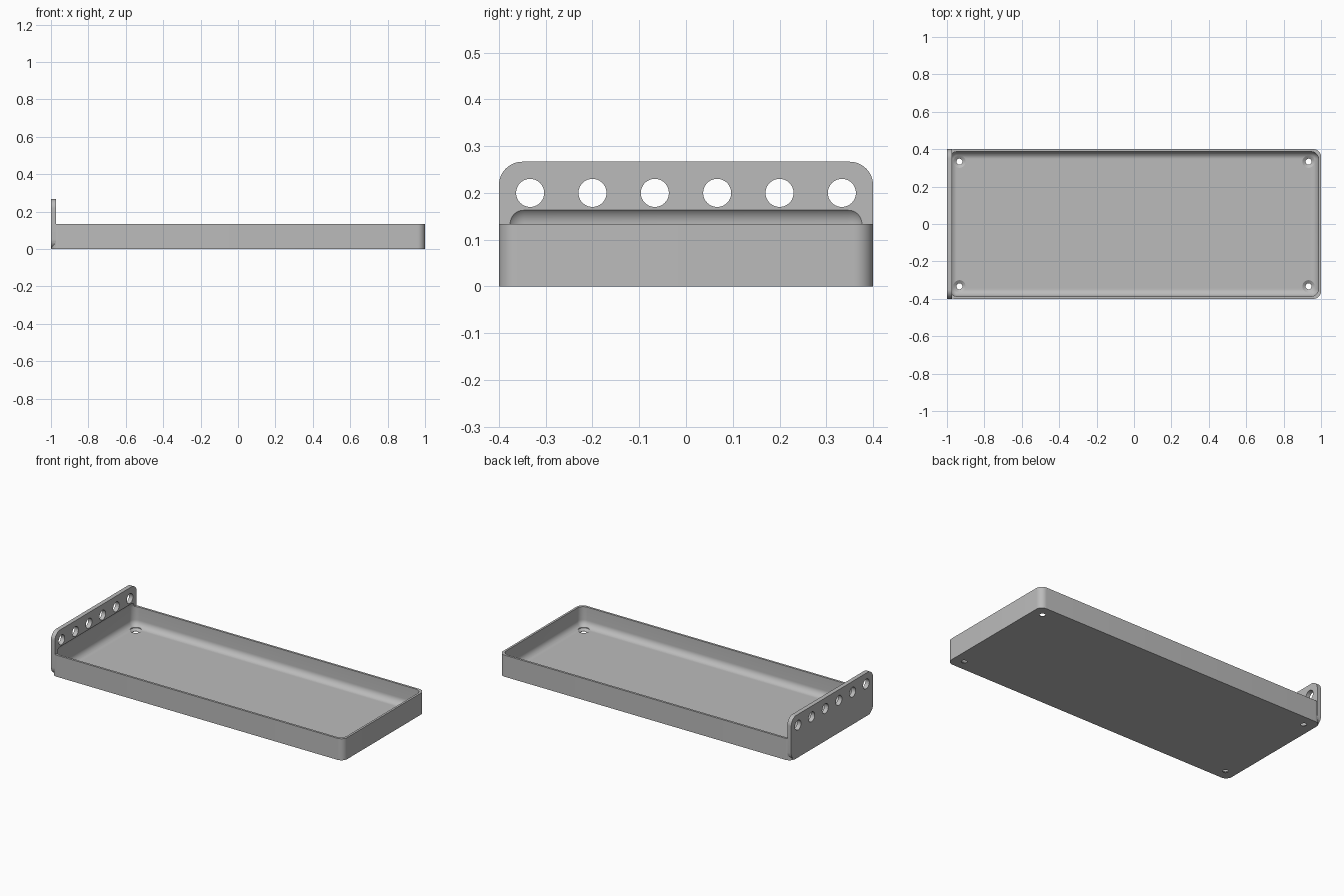
import bpy, bmesh, math
from mathutils import Matrix

if "Cube" in bpy.data.objects:
    bpy.data.objects.remove(bpy.data.objects["Cube"])

UNIT = 2 / 150            # one millimetre of the 150 mm long tray
HALF_Y = 30 * UNIT
WALL = UNIT
RIM = 10 * UNIT           # height of the tray wall
PLATE_TOP = 20 * UNIT
PLATE_T = 2 * UNIT
FILLET = 3 * UNIT

grey = bpy.data.materials.new("plain_grey")
grey.use_nodes = True
colour = (0.5, 0.5, 0.5, 1)
grey.diffuse_color = colour
grey.node_tree.nodes["Principled BSDF"].inputs["Base Color"].default_value = colour


def finish(bm, name):
    bmesh.ops.recalc_face_normals(bm, faces=bm.faces[:])
    mesh = bpy.data.meshes.new(name)
    bm.to_mesh(mesh)
    bm.free()
    mesh.materials.append(grey)
    ob = bpy.data.objects.new(name, mesh)
    bpy.context.collection.objects.link(ob)
    return ob


def rounded_box(name, low, high, radius, axis=None, segments=10):
    """Box with rounded edges: those along one axis, or all of them."""
    bm = bmesh.new()
    bmesh.ops.create_cube(bm, size=1)
    for v in bm.verts:
        for i in range(3):
            v.co[i] = high[i] if v.co[i] > 0 else low[i]
    edges = []
    for e in bm.edges:
        direction = (e.verts[1].co - e.verts[0].co).normalized()
        if axis is None or abs(direction[axis]) > 0.9:
            edges.append(e)
    bmesh.ops.bevel(bm, geom=edges, offset=radius, offset_type='OFFSET',
                    segments=segments, profile=0.5, affect='EDGES')
    return finish(bm, name)


def plate_hole(y):
    bm = bmesh.new()
    place = Matrix.Translation((-1, y, 15 * UNIT)) @ Matrix.Rotation(math.pi / 2, 4, 'Y')
    bmesh.ops.create_cone(bm, cap_ends=True, segments=48, radius1=0.03,
                          radius2=0.03, depth=0.2, matrix=place)
    return finish(bm, "plate_hole_cutter")


def countersink(x, y):
    """Screw hole widening to a head recess, as stacked rings."""
    bm = bmesh.new()
    n = 40
    rings = []
    for r, z in ((0.016, -0.02), (0.016, 0.002), (0.033, WALL), (0.033, 0.07)):
        rings.append([bm.verts.new((x + r * math.cos(math.tau * i / n),
                                    y + r * math.sin(math.tau * i / n), z))
                      for i in range(n)])
    for a, b in zip(rings, rings[1:]):
        for i in range(n):
            j = (i + 1) % n
            bm.faces.new((a[i], a[j], b[j], b[i]))
    bm.faces.new(rings[0][::-1])
    bm.faces.new(rings[-1])
    return finish(bm, "countersink_cutter")


# Tray block and the upright end plate
tray = rounded_box("tray_with_end_plate", (-1, -HALF_Y, 0), (1, HALF_Y, RIM), FILLET, axis=2)
plate = rounded_box("end_plate", (-1, -HALF_Y, 0), (-1 + PLATE_T, HALF_Y, PLATE_TOP),
                    0.05, axis=0, segments=12)

# Filleted cavity, reaching above the rim so it also scoops into the plate
cavity = rounded_box("cavity_cutter", (-1 + WALL, -HALF_Y + WALL, WALL),
                     (1 - WALL, HALF_Y - WALL, RIM + FILLET), FILLET)

# Row of plate holes and four countersunk floor holes
cutters = [cavity]
cutters += [plate_hole((i - 2.5) * 10 * UNIT) for i in range(6)]
cutters += [countersink(sx * 70 * UNIT, sy * 25 * UNIT) for sx in (-1, 1) for sy in (-1, 1)]

helpers = [(plate, 'UNION')] + [(c, 'DIFFERENCE') for c in cutters]
for ob, operation in helpers:
    mod = tray.modifiers.new(ob.name, 'BOOLEAN')
    mod.operation = operation
    mod.solver = 'EXACT'
    mod.object = ob

# Bake the cuts and remove the helpers
bpy.context.view_layer.update()
deps = bpy.context.evaluated_depsgraph_get()
result = bpy.data.meshes.new_from_object(tray.evaluated_get(deps))
tray.modifiers.clear()
tray.data = result
tray.data.materials.clear()
tray.data.materials.append(grey)
tray.data.polygons.foreach_set("material_index", [0] * len(tray.data.polygons))
for ob, operation in helpers:
    bpy.data.objects.remove(ob)

# Smooth fillets, crisp edges
bpy.ops.object.select_all(action='DESELECT')
tray.select_set(True)
bpy.context.view_layer.objects.active = tray
bpy.ops.object.shade_smooth_by_angle(angle=math.radians(30))
